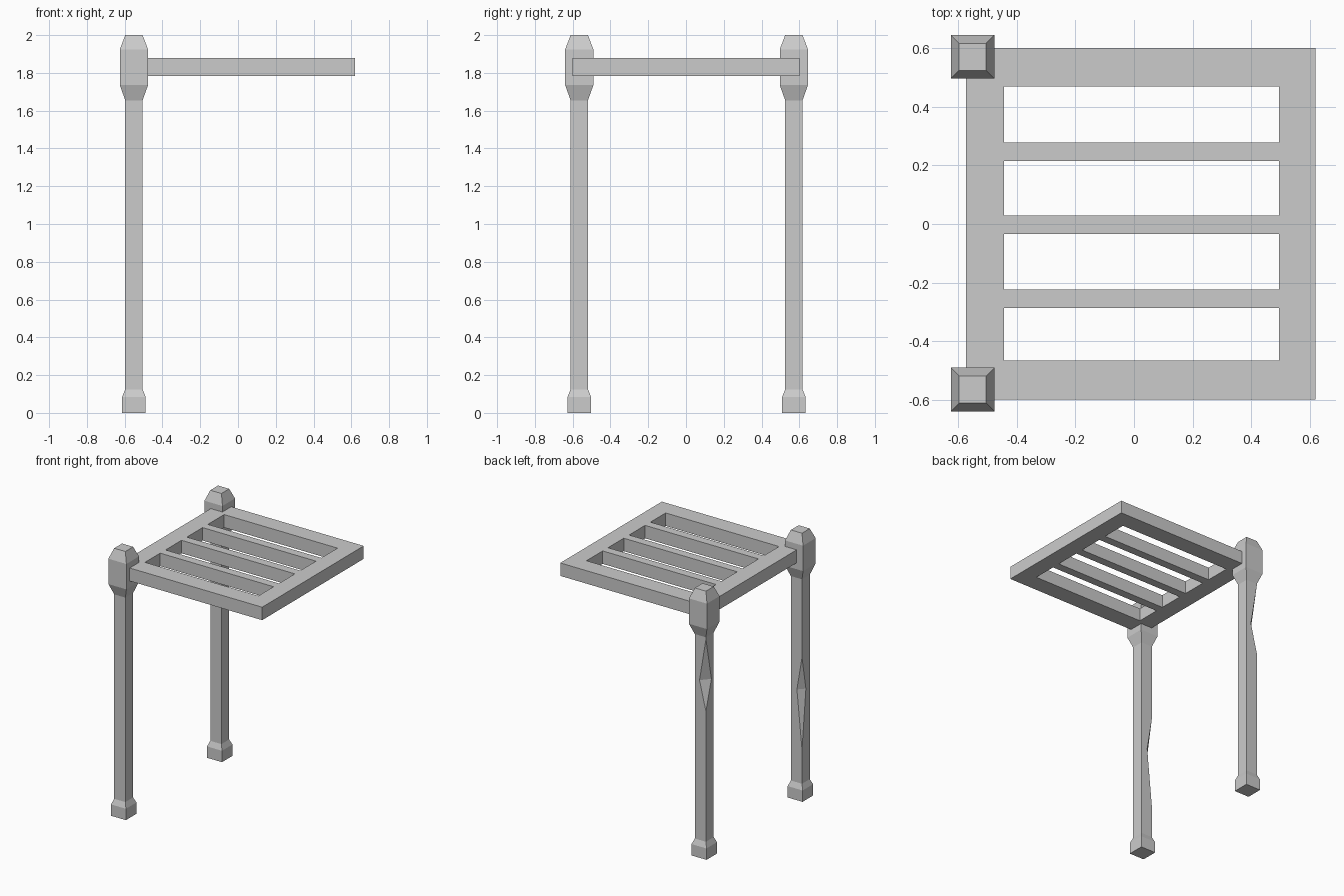
import bpy, bmesh
from mathutils import Vector

cube = bpy.data.objects.get("Cube")
if cube:
    bpy.data.objects.remove(cube, do_unlink=True)

grey = bpy.data.materials.new("plain grey")
grey.use_nodes = True
grey.diffuse_color = (0.6, 0.6, 0.6, 1)
grey.node_tree.nodes["Principled BSDF"].inputs["Base Color"].default_value = (0.6, 0.6, 0.6, 1)


def finish(name, bm, location=(0, 0, 0)):
    bmesh.ops.recalc_face_normals(bm, faces=bm.faces)
    mesh = bpy.data.meshes.new(name)
    bm.to_mesh(mesh)
    bm.free()
    mesh.materials.append(grey)
    obj = bpy.data.objects.new(name, mesh)
    obj.location = location
    bpy.context.collection.objects.link(obj)
    return obj


# Square post with a wider foot and a faceted head: (height, half width)
SHAFT = 0.046
PROFILE = [(0, 0.062), (0.085, 0.062), (0.125, SHAFT), (1.655, SHAFT),
           (1.735, 0.0745), (1.925, 0.0745), (2.0, SHAFT)]


def make_post(name, location):
    bm = bmesh.new()
    rings = [[bm.verts.new((sx * r, sy * r, z))
              for sx, sy in ((-1, -1), (1, -1), (1, 1), (-1, 1))]
             for z, r in PROFILE]
    for low, high in zip(rings, rings[1:]):
        for i in range(4):
            j = (i + 1) % 4
            bm.faces.new((low[i], low[j], high[j], high[i]))
    bm.faces.new(rings[0])
    bm.faces.new(rings[-1])
    return finish(name, bm, location)


# Faceted chip cut out of the outer back edge of a post
def chip(post, bottom, middle, top, cut_x, cut_y):
    bm = bmesh.new()
    s = SHAFT
    for co in ((-s, s, bottom), (-s, s, top), (cut_x - s, s, middle),
               (-s, s - cut_y, middle), (-s - 0.03, s + 0.03, middle)):
        bm.verts.new(co)
    bmesh.ops.convex_hull(bm, input=bm.verts)
    cutter = finish("chip_cutter", bm, post.location)
    cutter.hide_render = True
    mod = post.modifiers.new("chip", 'BOOLEAN')
    mod.operation = 'DIFFERENCE'
    mod.solver = 'EXACT'
    mod.object = cutter
    bpy.context.view_layer.update()
    graph = bpy.context.evaluated_depsgraph_get()
    mesh = bpy.data.meshes.new_from_object(post.evaluated_get(graph))
    post.modifiers.clear()
    post.data = mesh
    bpy.data.objects.remove(cutter, do_unlink=True)


front_post = make_post("front_post", (-0.551, -0.565, 0))
back_post = make_post("back_post", (-0.551, 0.571, 0))
chip(front_post, 0.38, 0.82, 1.07, 0.042, 0.046)
chip(back_post, 1.1, 1.32, 1.64, 0.053, 0.065)

# Slatted top: a grid of cells with the openings left out, then thickened
xs = [-0.573, -0.444, 0.495, 0.62]
ys = [-0.6, -0.466, -0.286, -0.223, -0.034, 0.029, 0.215, 0.278, 0.47, 0.601]
bm = bmesh.new()
grid = [[bm.verts.new((x, y, 1.783)) for y in ys] for x in xs]
for i in range(len(xs) - 1):
    for j in range(len(ys) - 1):
        if not (i == 1 and j % 2 == 1):
            bm.faces.new((grid[i][j], grid[i + 1][j],
                          grid[i + 1][j + 1], grid[i][j + 1]))
raised = bmesh.ops.extrude_face_region(bm, geom=bm.faces[:], use_keep_orig=True)
bmesh.ops.translate(bm, vec=Vector((0, 0, 0.097)),
                    verts=[g for g in raised["geom"] if isinstance(g, bmesh.types.BMVert)])
finish("slatted_top", bm)
